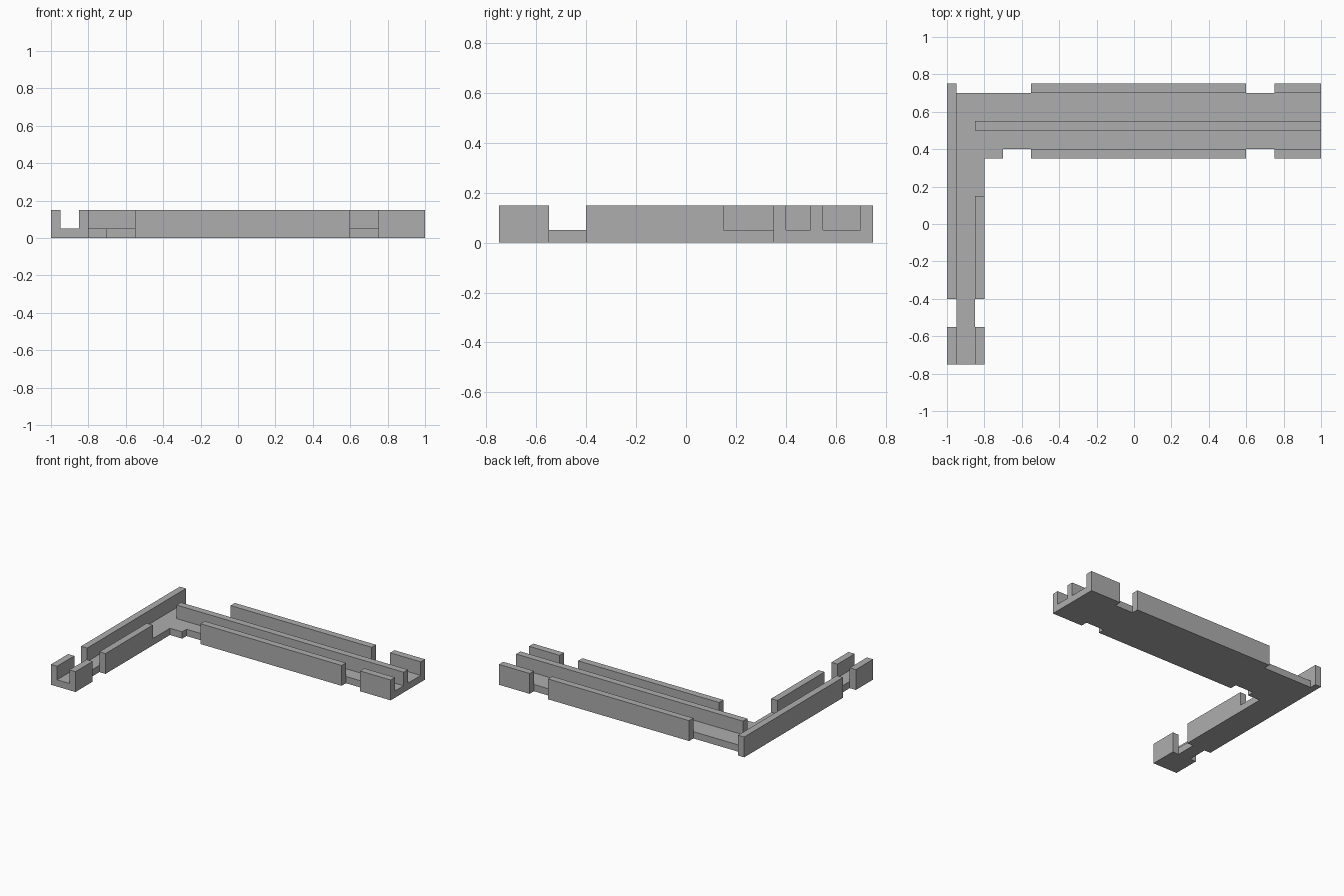
import bpy
import bmesh

default_cube = bpy.data.objects.get("Cube")
if default_cube:
    bpy.data.objects.remove(default_cube, do_unlink=True)

FLOOR = 0.05   # floor thickness
TOP = 0.15     # top of the walls
WALL = 0.05    # wall thickness

grey = bpy.data.materials.new("plain_grey")
grey.use_nodes = True
colour = (0.42, 0.42, 0.42, 1)
grey.diffuse_color = colour
grey.node_tree.nodes["Principled BSDF"].inputs["Base Color"].default_value = colour


def box(name, x_range, y_range, z_range):
    """Flat-faced box between the given limits."""
    mesh = bpy.data.meshes.new(name)
    bm = bmesh.new()
    bmesh.ops.create_cube(bm, size=1)
    for vert in bm.verts:
        for axis, (low, high) in enumerate((x_range, y_range, z_range)):
            vert.co[axis] = high if vert.co[axis] > 0 else low
    bm.to_mesh(mesh)
    bm.free()
    mesh.materials.append(grey)
    obj = bpy.data.objects.new(name, mesh)
    bpy.context.collection.objects.link(obj)
    return obj


def floor(name, x_range, y_range):
    return box(name, x_range, y_range, (0, FLOOR))


def wall_along_x(name, x_range, y, bottom=0):
    return box(name, x_range, (y, y + WALL), (bottom, TOP))


def wall_along_y(name, x, y_range):
    return box(name, (x, x + WALL), y_range, (0, TOP))


# Floors of the long hall, the side passage and the corner between them
floor("hall_floor", (-0.95, 1), (0.4, 0.7))
floor("passage_floor", (-0.95, -0.85), (-0.75, 0.4))
floor("corner_floor", (-0.85, -0.8), (0.15, 0.4))
floor("corner_step", (-0.8, -0.7), (0.35, 0.4))

# Hall side walls, each broken by a doorway
for side, y in (("front", 0.35), ("back", 0.7)):
    wall_along_x("hall_" + side + "_long_wall", (-0.55, 0.6), y)
    wall_along_x("hall_" + side + "_short_wall", (0.75, 1), y)

# Dividing wall down the middle of the hall
wall_along_x("hall_dividing_wall", (-0.85, 1), 0.5, FLOOR)

# Passage side walls, each broken by a doorway
for side, x, end in (("outer", -1, 0.75), ("inner", -0.85, 0.15)):
    wall_along_y("passage_" + side + "_long_wall", x, (-0.4, end))
    wall_along_y("passage_" + side + "_short_wall", x, (-0.75, -0.55))
